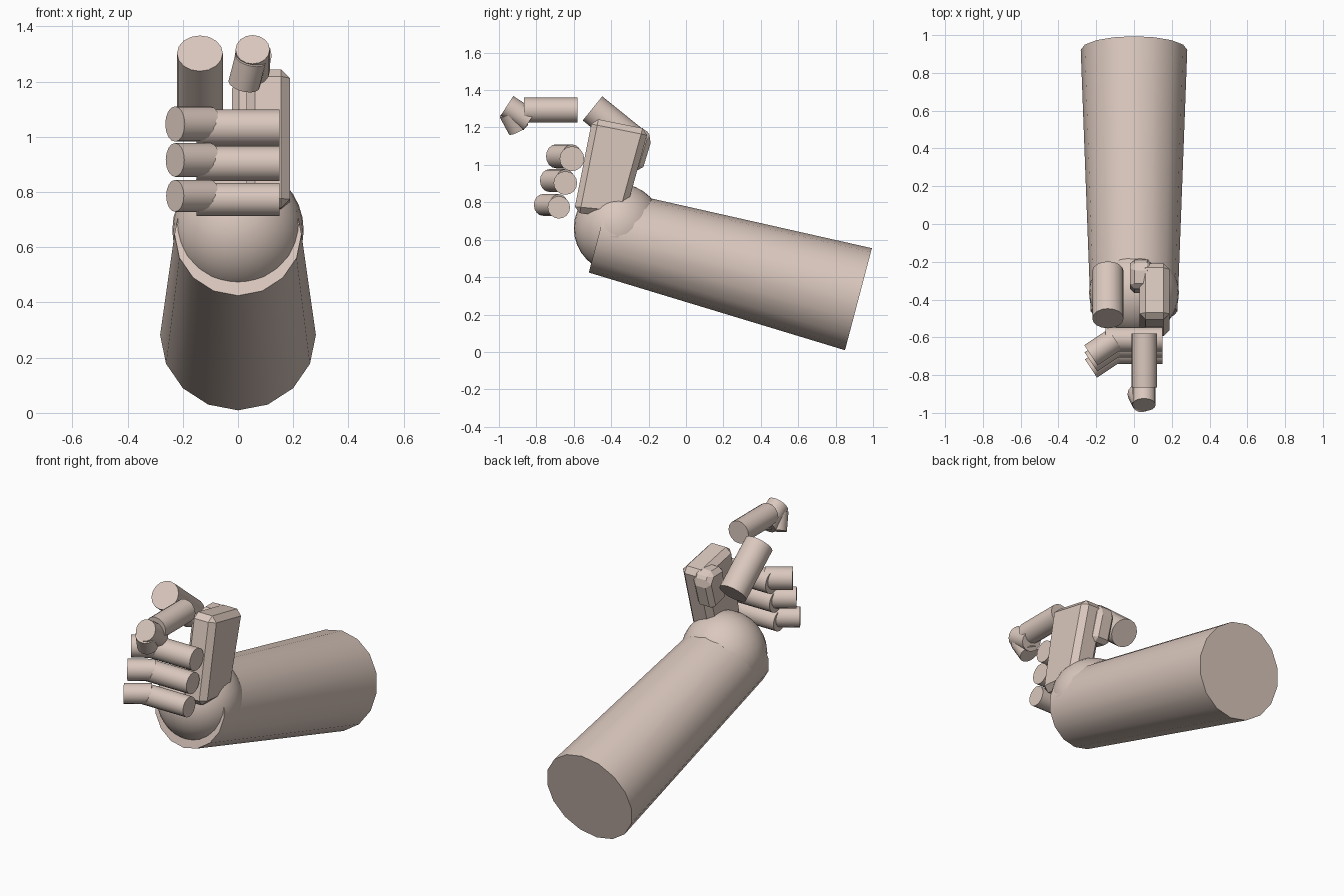
import bpy, bmesh, math
from mathutils import Vector

if "Cube" in bpy.data.objects:
    bpy.data.objects.remove(bpy.data.objects["Cube"])

skin = bpy.data.materials.new("skin_beige")
skin.diffuse_color = (0.70, 0.575, 0.51, 1)
skin.use_nodes = True
skin.node_tree.nodes["Principled BSDF"].inputs["Base Color"].default_value = skin.diffuse_color


def smooth(ob, angle=35):
    bpy.ops.object.select_all(action='DESELECT')
    ob.select_set(True)
    bpy.context.view_layer.objects.active = ob
    bpy.ops.object.shade_smooth_by_angle(angle=math.radians(angle))


def rod(name, a, b, r1, r2=None, sides=16):
    """Capped cylinder or cone running from a to b."""
    a, b = Vector(a), Vector(b)
    d = b - a
    bpy.ops.mesh.primitive_cone_add(vertices=sides, radius1=r1, radius2=r2 or r1, depth=d.length,
                                    location=(a + b) / 2,
                                    rotation=d.to_track_quat('Z', 'Y').to_euler())
    ob = bpy.context.object
    ob.name = name
    ob.data.materials.append(skin)
    smooth(ob)
    return ob


def slab(name, profile, x0, x1, bevel):
    """Side profile (y, z) extruded along x with chamfered edges."""
    bm = bmesh.new()
    face = bm.faces.new([bm.verts.new((x0, y, z)) for y, z in profile])
    ext = bmesh.ops.extrude_face_region(bm, geom=[face])
    for v in ext["geom"]:
        if isinstance(v, bmesh.types.BMVert):
            v.co.x = x1
    bmesh.ops.recalc_face_normals(bm, faces=bm.faces)
    bmesh.ops.bevel(bm, geom=bm.edges[:], offset=bevel, segments=1, affect='EDGES')
    me = bpy.data.meshes.new(name)
    bm.to_mesh(me)
    bm.free()
    ob = bpy.data.objects.new(name, me)
    bpy.context.collection.objects.link(ob)
    me.materials.append(skin)
    return ob


# Forearm and wrist ball
rod("forearm", (0, 0.922, 0.282), (0, -0.461, 0.647), 0.282, 0.23)
bpy.ops.mesh.primitive_uv_sphere_add(segments=32, ring_count=16, radius=0.238,
                                     location=(0, -0.362, 0.662))
wrist = bpy.context.object
wrist.name = "wrist"
wrist.data.materials.append(skin)
smooth(wrist, 60)

# Palm and thumb root
slab("palm", [(-0.60, 0.745), (-0.50, 1.25), (-0.20, 1.19), (-0.33, 0.72)], 0.03, 0.188, 0.032)
slab("thumb_root", [(-0.37, 1.0), (-0.34, 1.2), (-0.22, 1.2), (-0.182, 1.14), (-0.235, 0.965)],
     -0.022, 0.095, 0.025)

# Thumb
rod("thumb", (-0.138, -0.25, 1.10), (-0.138, -0.50, 1.302), 0.083)

# Three curled fingers
for i, name in enumerate(("middle_finger", "ring_finger", "little_finger")):
    y, z = -0.61 - 0.035 * i, 1.033 - 0.13 * i
    r = 0.066 - 0.003 * i
    rod(name + "_base", (0.15, y, z), (-0.15, y, z), r)
    rod(name + "_tip", (-0.10, y, z + 0.013), (-0.228, y - 0.085, z + 0.013), r - 0.002)

# Index finger, bent at the end
rod("index_base", (0.055, -0.58, 1.293), (0.055, -0.865, 1.293), 0.067)
rod("index_middle", (0.053, -0.835, 1.237), (0.053, -0.957, 1.316), 0.062)
rod("index_tip", (0.046, -0.945, 1.283), (0.022, -0.895, 1.19), 0.058)
